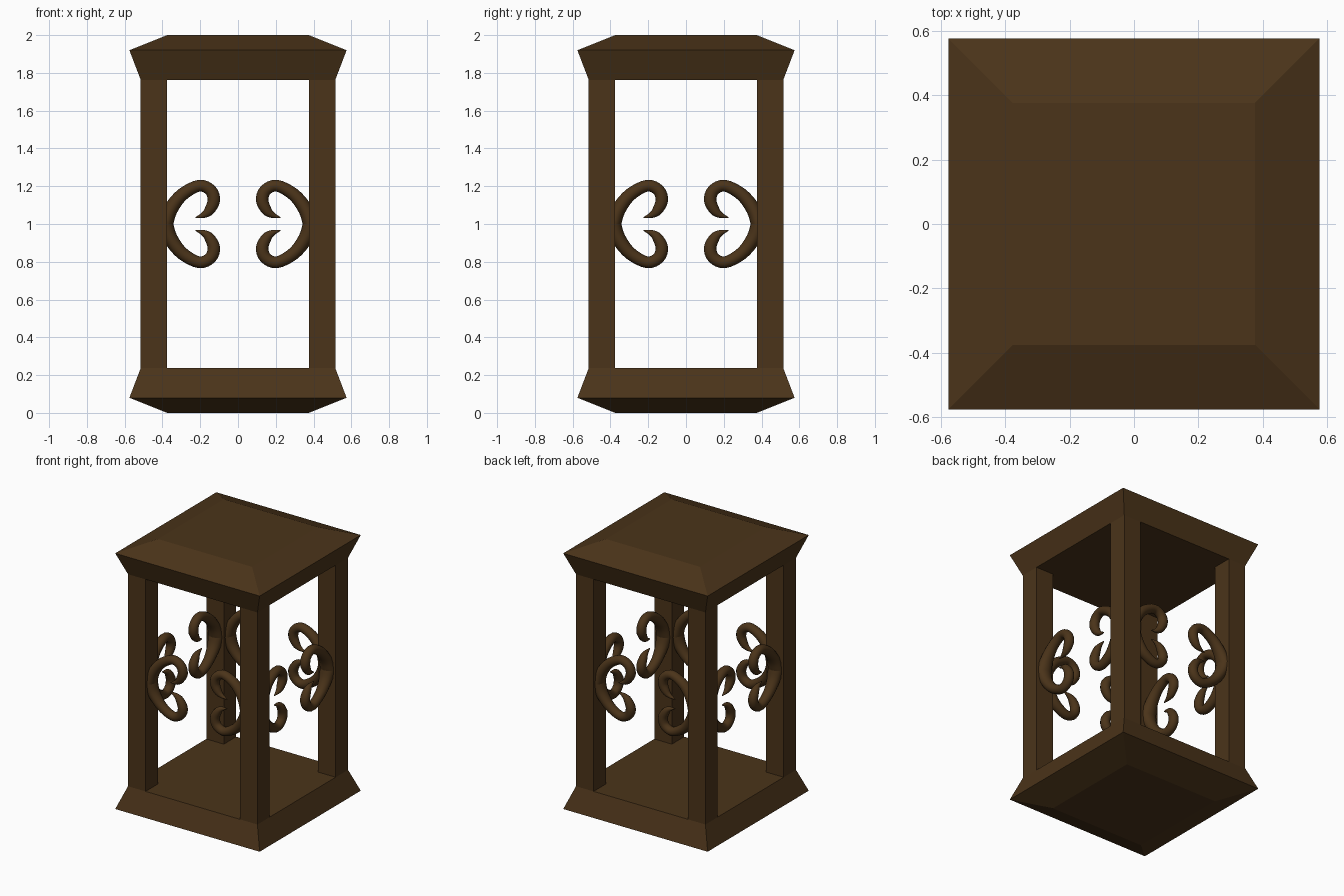
import bpy, bmesh, math
from mathutils import Vector, Matrix

if "Cube" in bpy.data.objects:
    bpy.data.objects.remove(bpy.data.objects["Cube"])

wood = bpy.data.materials.new("dark_wood")
wood.diffuse_color = (0.07, 0.034, 0.01, 1)
wood.use_nodes = True
wood.node_tree.nodes["Principled BSDF"].inputs["Base Color"].default_value = wood.diffuse_color


def make_object(name, bm, smooth=False):
    bmesh.ops.recalc_face_normals(bm, faces=bm.faces)
    me = bpy.data.meshes.new(name)
    bm.to_mesh(me)
    bm.free()
    me.materials.append(wood)
    ob = bpy.data.objects.new(name, me)
    bpy.context.collection.objects.link(ob)
    if smooth:
        bpy.context.view_layer.objects.active = ob
        ob.select_set(True)
        bpy.ops.object.shade_smooth_by_angle(angle=math.radians(50))
        ob.select_set(False)
    return ob


def loft(bm, rings):
    """Join rings of points with quads and cap both ends."""
    loops = [[bm.verts.new(p) for p in ring] for ring in rings]
    n = len(loops[0])
    for a, b in zip(loops, loops[1:]):
        for i in range(n):
            j = (i + 1) % n
            bm.faces.new((a[i], a[j], b[j], b[i]))
    bm.faces.new(loops[0][::-1])
    bm.faces.new(loops[-1])


def square(half, z):
    return [(sx * half, sy * half, z) for sx, sy in ((-1, -1), (1, -1), (1, 1), (-1, 1))]


# Base and roof: the same bevelled slab, mirrored in height
slab = [(0.375, 0.0), (0.575, 0.08), (0.515, 0.237)]
for name, flip in (("base", False), ("roof", True)):
    bm = bmesh.new()
    loft(bm, [square(h, 2 - z if flip else z) for h, z in slab])
    make_object(name, bm)

# Four square corner posts
for k in range(4):
    bm = bmesh.new()
    bmesh.ops.create_cube(bm, size=1)
    bmesh.ops.scale(bm, vec=(0.14, 0.14, 1.54), verts=bm.verts)
    bmesh.ops.translate(bm, vec=(0.445, -0.445, 1.0), verts=bm.verts)
    bmesh.ops.rotate(bm, matrix=Matrix.Rotation(k * math.pi / 2, 3, 'Z'), verts=bm.verts)
    make_object(f"corner_post_{k + 1}", bm)

# Scroll centre line: x, height above middle, radius in plane, radius in depth
path = [(0.388, -0.01, 0.042, 0.058), (0.358, 0.075, 0.038, 0.046),
        (0.295, 0.156, 0.034, 0.036), (0.205, 0.203, 0.031, 0.032),
        (0.145, 0.178, 0.032, 0.032), (0.128, 0.125, 0.033, 0.033),
        (0.152, 0.072, 0.027, 0.027), (0.183, 0.047, 0.016, 0.016),
        (0.226, 0.033, 0.002, 0.002)]


def smooth_path(pts, steps=4):
    """Catmull-Rom interpolation through the points."""
    pts = [Vector(p) for p in pts]
    ext = [2 * pts[0] - pts[1]] + pts + [2 * pts[-1] - pts[-2]]
    out = []
    for i in range(1, len(ext) - 2):
        a, b, c, d = ext[i - 1:i + 3]
        for s in range(steps):
            t = s / steps
            out.append(0.5 * (2 * b + (c - a) * t + (2 * a - 5 * b + 4 * c - d) * t * t
                              + (3 * b - a - 3 * c + d) * t ** 3))
    return out + [pts[-1]]


def scroll(bm, side, up, sides=14):
    line = smooth_path(path)
    rings = []
    for i, p in enumerate(line):
        d = line[min(i + 1, len(line) - 1)] - line[max(i - 1, 0)]
        n = Vector((-d[1], d[0])).normalized()
        ring = []
        for s in range(sides):
            a = 2 * math.pi * s / sides
            x = p[0] + n.x * p[2] * math.cos(a)
            z = p[1] + n.y * p[2] * math.cos(a)
            ring.append((side * x, -0.445 + p[3] * math.sin(a), 1 + up * z))
        rings.append(ring)
    loft(bm, rings)


# Heart-shaped scroll pairs beside both posts of every side
for k, face in enumerate(("front", "right", "back", "left")):
    for side, label in ((-1, "a"), (1, "b")):
        bm = bmesh.new()
        for up in (-1, 1):
            scroll(bm, side, up)
        bmesh.ops.rotate(bm, matrix=Matrix.Rotation(k * math.pi / 2, 3, 'Z'), verts=bm.verts)
        make_object(f"{face}_scroll_{label}", bm, smooth=True)
